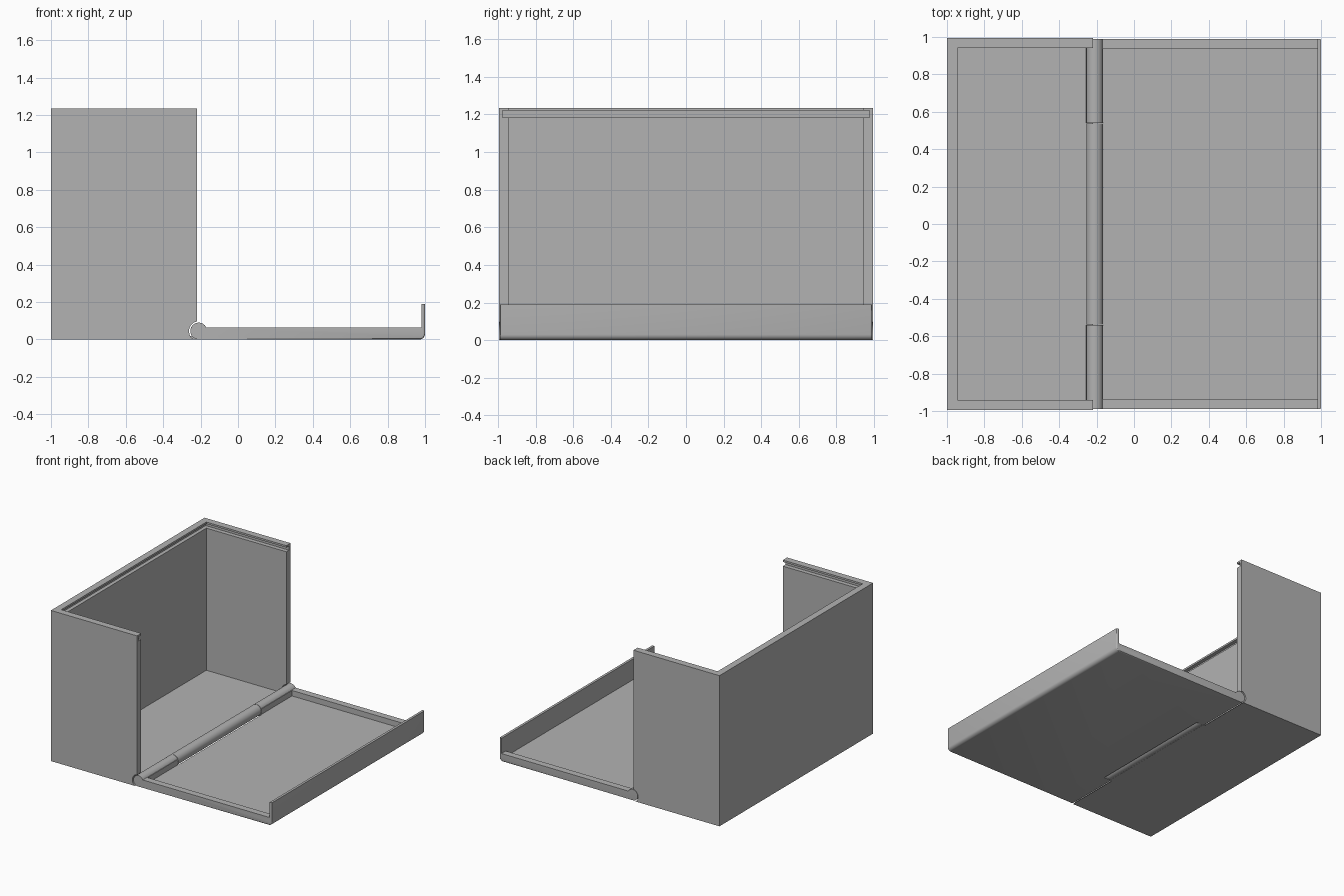
import bpy, bmesh, math
from mathutils import Matrix

old = bpy.data.objects.get("Cube")
if old:
    bpy.data.objects.remove(old, do_unlink=True)

GREY = (0.45, 0.45, 0.45, 1)
grey = bpy.data.materials.new("plain grey")
grey.use_nodes = True
grey.diffuse_color = GREY
grey.node_tree.nodes["Principled BSDF"].inputs["Base Color"].default_value = GREY

W = 0.995               # half depth of the case
HX, HZ, HR = -0.21, 0.045, 0.045   # hinge axis and radius
KNUCKLE = 0.54          # half length of the middle knuckle


def finish(name, bm):
    bmesh.ops.recalc_face_normals(bm, faces=bm.faces)
    mesh = bpy.data.meshes.new(name)
    bm.to_mesh(mesh)
    bm.free()
    mesh.materials.append(grey)
    ob = bpy.data.objects.new(name, mesh)
    bpy.context.collection.objects.link(ob)
    return ob


def block(name, x0, x1, y0, y1, z0, z1):
    bm = bmesh.new()
    bmesh.ops.create_cube(bm, size=1)
    bmesh.ops.scale(bm, vec=(x1 - x0, y1 - y0, z1 - z0), verts=bm.verts)
    bmesh.ops.translate(bm, vec=((x0 + x1) / 2, (y0 + y1) / 2, (z0 + z1) / 2), verts=bm.verts)
    return finish(name, bm)


def rod(name, radius, y0, y1):
    bm = bmesh.new()
    place = Matrix.Translation((HX, (y0 + y1) / 2, HZ)) @ Matrix.Rotation(math.pi / 2, 4, 'X')
    bmesh.ops.create_cone(bm, cap_ends=True, segments=48, radius1=radius, radius2=radius,
                          depth=y1 - y0, matrix=place)
    return finish(name, bm)


def activate(ob):
    bpy.ops.object.select_all(action='DESELECT')
    ob.select_set(True)
    bpy.context.view_layer.objects.active = ob


def cut(ob, cutter):
    mod = ob.modifiers.new("cut", 'BOOLEAN')
    mod.operation = 'DIFFERENCE'
    mod.solver = 'EXACT'
    mod.object = cutter
    activate(ob)
    bpy.ops.object.modifier_apply(modifier=mod.name)
    bpy.data.objects.remove(cutter, do_unlink=True)


def smooth(ob):
    activate(ob)
    bpy.ops.object.shade_smooth_by_angle(angle=math.radians(30))


def arc(cx, cz, r, a0, a1, n):
    angles = [math.radians(a0 + (a1 - a0) * i / n) for i in range(n + 1)]
    return [(cx + r * math.cos(a), cz + r * math.sin(a)) for a in angles]


# Open case: three walls and a floor, with a slide groove near the top
case = block("case", -1, -0.22, -W, W, 0, 1.235)
cut(case, block("cavity", -0.945, 0, -0.94, 0.94, 0.02, 1.5))
cut(case, block("groove", -0.975, 0, -0.975, 0.975, 1.185, 1.22))
for s in (-1, 1):
    ends = sorted((s * KNUCKLE, s * 1.1))
    cut(case, rod("hinge_channel", HR + 0.007, *ends))
smooth(case)

# Middle hinge knuckle, fixed to the case floor
knuckle = rod("middle_hinge_knuckle", HR, -KNUCKLE + 0.003, KNUCKLE - 0.003)
smooth(knuckle)

# Opened lid: one profile holding the outer knuckles, the panel and the lip
profile = arc(0.97, 0.03, 0.03, -90, 0, 6)
profile += [(1, 0.19), (0.98, 0.19), (0.98, 0.065)]
profile += arc(HX, HZ, HR, 26.4, 270, 28)
bm = bmesh.new()
face = bm.faces.new([bm.verts.new((x, -0.99, z)) for x, z in profile])
new = bmesh.ops.extrude_face_region(bm, geom=[face])["geom"]
bmesh.ops.translate(bm, vec=(0, 1.98, 0), verts=[v for v in new if isinstance(v, bmesh.types.BMVert)])


# Round the outer end edges of the panel and lip
def outer(v):
    return v.co.z < 0.0001 or v.co.x > 0.9999 or (v.co.x > 0.96 and v.co.z < 0.03)


rim = [e for e in bm.edges if abs(e.verts[0].co.y - e.verts[1].co.y) < 0.001
       and all(outer(v) for v in e.verts)]
bmesh.ops.bevel(bm, geom=rim, offset=0.01, segments=3, profile=0.5, affect='EDGES')
lid = finish("lid", bm)
cut(lid, block("recess", -0.165, 0.98, -0.935, 0.935, 0.02, 0.3))
cut(lid, block("knuckle_gap", -0.3, -0.162, -KNUCKLE, KNUCKLE, -0.1, 0.2))
smooth(lid)
